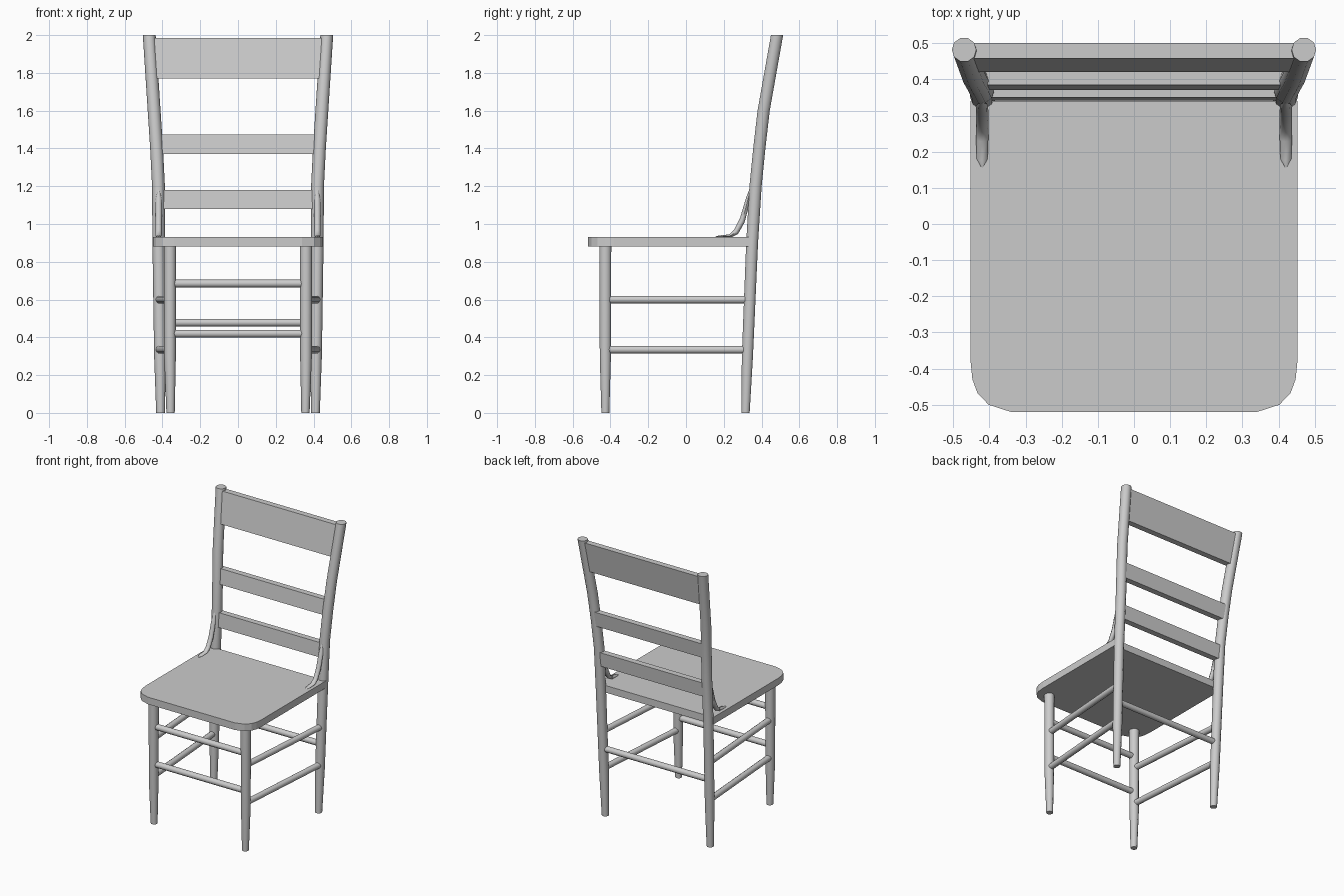
import bpy, bmesh, math
from mathutils import Vector

if "Cube" in bpy.data.objects:
    bpy.data.objects.remove(bpy.data.objects["Cube"])

wood = bpy.data.materials.new("grey_paint")
wood.diffuse_color = (0.6, 0.6, 0.6, 1)
wood.use_nodes = True
wood.node_tree.nodes["Principled BSDF"].inputs["Base Color"].default_value = wood.diffuse_color


def finish(name, bm, smooth=True):
    bmesh.ops.recalc_face_normals(bm, faces=bm.faces)
    me = bpy.data.meshes.new(name)
    bm.to_mesh(me)
    bm.free()
    me.materials.append(wood)
    ob = bpy.data.objects.new(name, me)
    bpy.context.collection.objects.link(ob)
    if smooth:
        bpy.ops.object.select_all(action='DESELECT')
        ob.select_set(True)
        bpy.context.view_layer.objects.active = ob
        bpy.ops.object.shade_smooth_by_angle(angle=math.radians(50))
    return ob


def tube(name, stations, u, v, sides=10):
    """Loft round sections; each station is (centre, radius along u, radius along v)."""
    bm = bmesh.new()
    u, v = Vector(u), Vector(v)
    rings = []
    for c, ru, rv in stations:
        angles = [2 * math.pi * i / sides for i in range(sides)]
        rings.append([bm.verts.new(Vector(c) + u * ru * math.cos(a) + v * rv * math.sin(a))
                      for a in angles])
    for a, b in zip(rings, rings[1:]):
        for i in range(sides):
            j = (i + 1) % sides
            bm.faces.new((a[i], a[j], b[j], b[i]))
    bm.faces.new(rings[0])
    bm.faces.new(rings[-1])
    return finish(name, bm)


def prism(name, outline, offset):
    """Extrude a flat outline along an offset."""
    bm = bmesh.new()
    face = bm.faces.new([bm.verts.new(p) for p in outline])
    new = bmesh.ops.extrude_face_region(bm, geom=[face])["geom"]
    bmesh.ops.translate(bm, vec=offset, verts=[g for g in new if isinstance(g, bmesh.types.BMVert)])
    return finish(name, bm, False)


X, Y, Z = (1, 0, 0), (0, 1, 0), (0, 0, 1)

# Seat with rounded front corners
side = [(0.452, 0.34), (0.452, -0.38), (0.447, -0.43), (0.433, -0.468), (0.402, -0.5), (0.34, -0.52)]
outline = side + [(-x, y) for x, y in reversed(side)]
prism("seat", [(x, y, 0.88) for x, y in outline], (0, 0, 0.05))

# Profiles: x, y, z, radius
front_leg = [(0.357, -0.427, 0, 0.022), (0.36, -0.427, 0.3, 0.031), (0.36, -0.427, 0.89, 0.033)]
back_post = [(0.41, 0.315, 0, 0.023), (0.413, 0.325, 0.3, 0.031), (0.42, 0.35, 0.9, 0.033),
             (0.421, 0.368, 1.2, 0.034), (0.431, 0.388, 1.4, 0.034),
             (0.444, 0.411, 1.6, 0.034), (0.47, 0.482, 2.0, 0.034)]
# Curved bracket between post and seat: y, z, half width, half depth
bracket = [(0.158, 0.932, 0.003, 0.003), (0.18, 0.934, 0.015, 0.007), (0.235, 0.938, 0.017, 0.01),
           (0.265, 0.958, 0.017, 0.015), (0.298, 1.02, 0.017, 0.017), (0.315, 1.08, 0.017, 0.016),
           (0.328, 1.13, 0.016, 0.014), (0.338, 1.175, 0.006, 0.006)]

for s, label in ((-1, "left"), (1, "right")):
    tube(label + "_front_leg", [((s * x, y, z), r, r) for x, y, z, r in front_leg], X, Y)
    tube(label + "_back_post", [((s * x, y, z), r, r) for x, y, z, r in back_post], X, Y)
    tube(label + "_bracket", [((s * 0.42, y, z), w, d) for y, z, w, d in bracket],
         X, (0, 0.7, -0.7), 8)
    # Side stretchers, front leg to back post
    for n, z in (("lower", 0.335), ("upper", 0.6)):
        tube(f"{label}_{n}_side_stretcher",
             [((s * 0.36, -0.427, z), 0.021, 0.021), ((s * 0.416, 0.33, z), 0.021, 0.021)], X, Z)

# Cross stretchers
for n, y, z in (("upper_front_stretcher", -0.427, 0.685), ("lower_front_stretcher", -0.427, 0.42),
                ("back_stretcher", 0.332, 0.478)):
    w = 0.36 if y < 0 else 0.415
    tube(n, [((-w, y, z), 0.021, 0.021), ((w, y, z), 0.021, 0.021)], Y, Z)

# Tilted back slats: z low/high, front y low/high, half width low/high
for n, z0, z1, y0, y1, w0, w1 in (("top_slat", 1.77, 1.985, 0.42, 0.458, 0.445, 0.46),
                                  ("middle_slat", 1.37, 1.475, 0.371, 0.385, 0.425, 0.432),
                                  ("lower_slat", 1.08, 1.18, 0.341, 0.35, 0.42, 0.42)):
    prism(n, [(-w0, y0, z0), (w0, y0, z0), (w1, y1, z1), (-w1, y1, z1)], (0, 0.042, 0))
